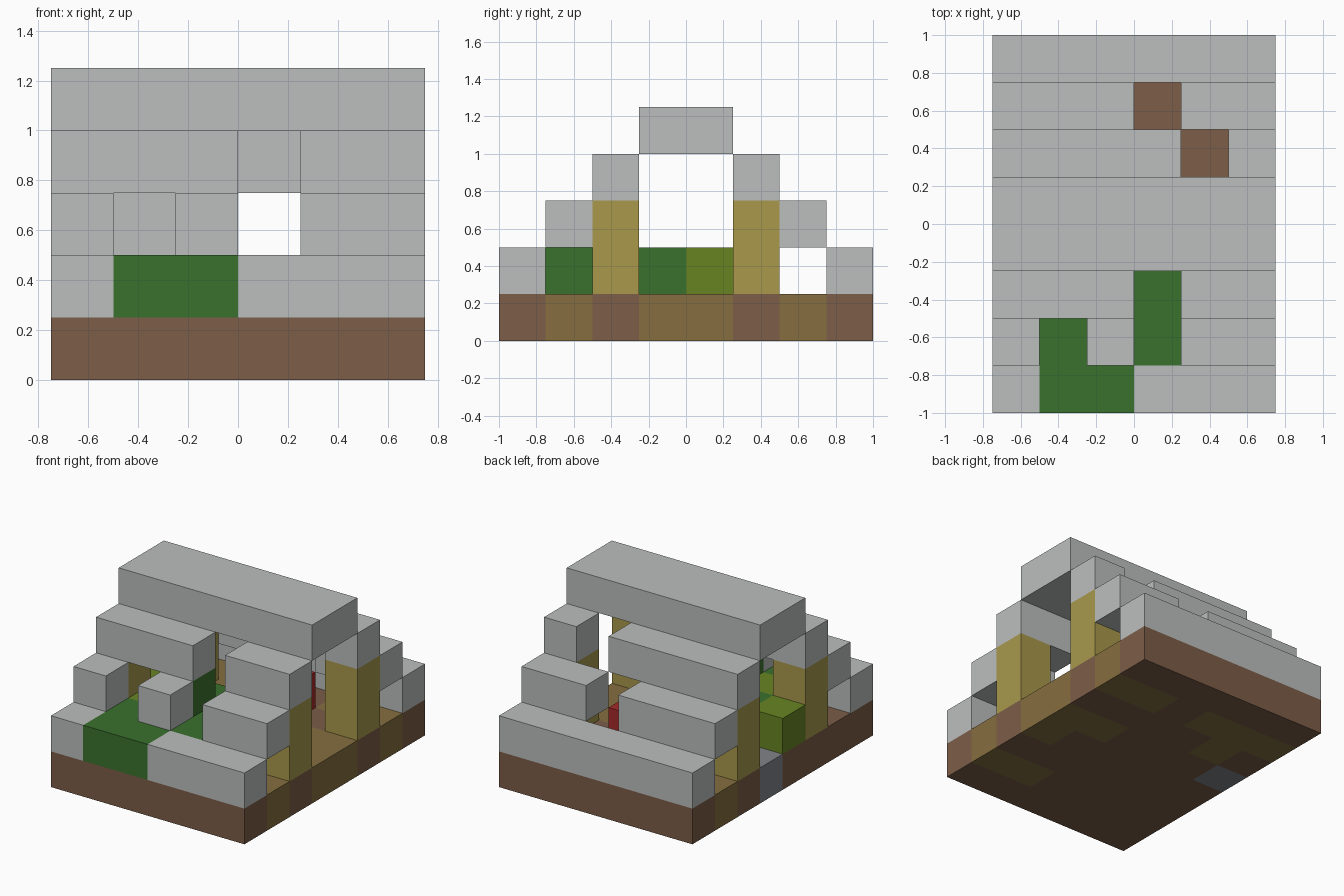
import bpy, bmesh
from mathutils import Vector

cube = bpy.data.objects.get("Cube")
if cube:
    bpy.data.objects.remove(cube, do_unlink=True)

CELL = 0.25
NX, NY = 6, 8


def material(name, rgb):
    """Flat material from display values 0-255."""
    lin = [((c / 255 + 0.055) / 1.055) ** 2.4 for c in rgb]
    m = bpy.data.materials.new(name)
    m.use_nodes = True
    m.diffuse_color = (*lin, 1)
    bsdf = m.node_tree.nodes["Principled BSDF"]
    bsdf.inputs["Base Color"].default_value = (*lin, 1)
    bsdf.inputs["Roughness"].default_value = 0.9
    return m


stone = material("pale_stone", (187, 191, 190))
earth = material("brown_floor", (124, 93, 72))
straw = material("olive_floor", (134, 111, 64))
slate = material("slate", (128, 131, 137))
wood = material("yellow_wood", (168, 152, 75))
leaf = material("leaf_green", (58, 113, 45))
moss = material("moss_green", (104, 132, 34))
red = material("red", (165, 42, 42))


def finish(name, bm, mats):
    bmesh.ops.recalc_face_normals(bm, faces=bm.faces)
    mesh = bpy.data.meshes.new(name)
    bm.to_mesh(mesh)
    bm.free()
    for m in mats:
        mesh.materials.append(m)
    obj = bpy.data.objects.new(name, mesh)
    bpy.context.collection.objects.link(obj)
    return obj


def block(name, mat, col, row, level, size=(1, 1, 1)):
    """Box whose lowest corner sits at a grid cell, sized in cells."""
    bm = bmesh.new()
    bmesh.ops.create_cube(bm, size=1)
    low = Vector((col - NX / 2, row - NY / 2, level))
    for v in bm.verts:
        v.co = Vector((low[i] + (v.co[i] + 0.5) * size[i]) * CELL for i in range(3))
    return finish(name, bm, [mat])


# Floor slab: one tiled mesh, patches coloured by cell
straw_cells = {(4, 1), (5, 1), (5, 3), (5, 4), (4, 4), (4, 6), (5, 6),
               (0, 6), (1, 6), (2, 6), (1, 5)}
slate_cells = {(0, 4)}
bm = bmesh.new()
bmesh.ops.create_grid(bm, x_segments=NX, y_segments=NY, size=1)
for v in bm.verts:
    v.co = Vector((v.co.x * NX * CELL / 2, v.co.y * NY * CELL / 2, 0))
top = bmesh.ops.extrude_face_region(bm, geom=bm.faces[:], use_keep_orig=True)
for v in top["geom"]:
    if isinstance(v, bmesh.types.BMVert):
        v.co.z = CELL
bmesh.ops.recalc_face_normals(bm, faces=bm.faces)
for f in bm.faces:
    p = f.calc_center_median() - f.normal * 0.05
    cell = (int(p.x / CELL + NX / 2), int(p.y / CELL + NY / 2))
    f.material_index = 1 if cell in straw_cells else 2 if cell in slate_cells else 0
finish("floor", bm, [earth, straw, slate])

# Corner posts
for side, col in (("right", 0), ("left", NX - 1)):
    for end, row in (("front", 2), ("back", 5)):
        block(f"{end}_{side}_post", wood, col, row, 1, (1, 1, 2))

# Stepped roof: broken courses as (row, level, [(first column, length)])
courses = {
    "front_eave": (0, 1, [(0, 1), (3, 3)]),
    "front_lower_roof": (1, 2, [(0, 1), (2, 1), (4, 2)]),
    "front_upper_roof": (2, 3, [(0, 3), (4, 2)]),
    "back_upper_roof": (5, 3, [(0, 4), (5, 1)]),
    "back_lower_roof": (6, 2, [(0, 3), (4, 2)]),
    "back_eave": (7, 1, [(0, NX)]),
}
for name, (row, level, runs) in courses.items():
    for n, (col, length) in enumerate(runs):
        block(f"{name}_{n + 1}", stone, col, row, level, (length, 1, 1))
block("roof_ridge", stone, 0, 3, 4, (NX, 2, 1))

# Overgrowth
block("front_hedge", leaf, 1, 0, 1, (2, 2, 1))
block("doorway_hedge", leaf, 3, 1, 1, (1, 3, 1))
block("hedge_column", leaf, 2, 2, 1, (1, 1, 2))
block("inner_hedge", leaf, 1, 3, 1, (2, 1, 1))
for n, (col, row) in enumerate([(1, 2), (0, 3), (3, 4)]):
    block(f"moss_clump_{n + 1}", moss, col, row, 1)

# Red block inside
block("red_block", red, 3, 5, 1)
